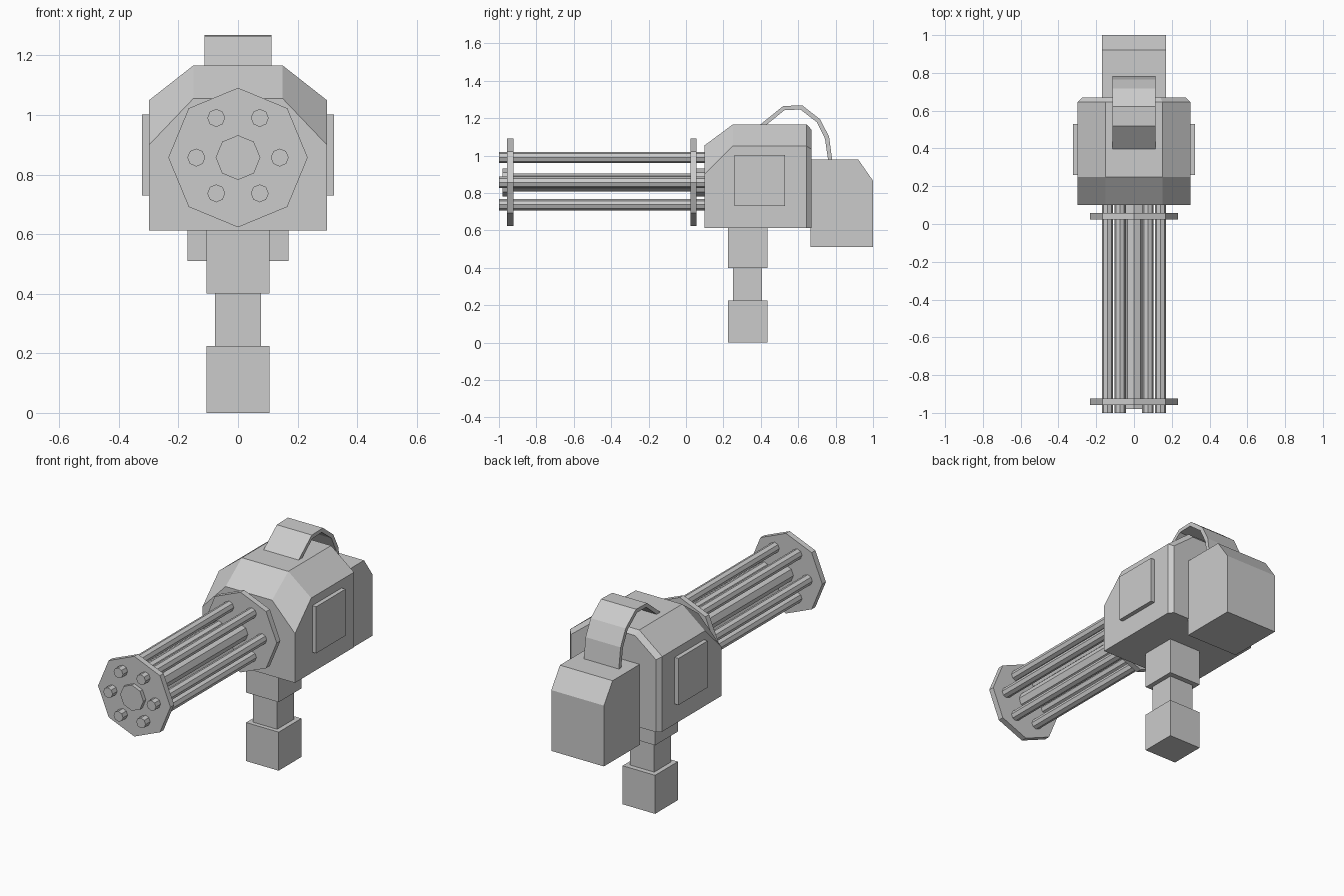
import bpy, bmesh, math
from mathutils import Matrix

if "Cube" in bpy.data.objects:
    bpy.data.objects.remove(bpy.data.objects["Cube"])


def finish(name, bm):
    bmesh.ops.recalc_face_normals(bm, faces=bm.faces)
    me = bpy.data.meshes.new(name)
    bm.to_mesh(me)
    bm.free()
    ob = bpy.data.objects.new(name, me)
    bpy.context.collection.objects.link(ob)
    return ob


def box(name, x0, x1, y0, y1, z0, z1):
    bm = bmesh.new()
    bmesh.ops.create_cube(bm, size=1)
    for v in bm.verts:
        v.co = ((x0 + x1) / 2 + v.co.x * (x1 - x0),
                (y0 + y1) / 2 + v.co.y * (y1 - y0),
                (z0 + z1) / 2 + v.co.z * (z1 - z0))
    return finish(name, bm)


def loft(name, rings):
    # Joins closed rings of points and caps both ends
    bm = bmesh.new()
    loops = [[bm.verts.new(p) for p in r] for r in rings]
    n = len(loops[0])
    for a, b in zip(loops, loops[1:]):
        for i in range(n):
            j = (i + 1) % n
            bm.faces.new((a[i], a[j], b[j], b[i]))
    bm.faces.new(loops[0])
    bm.faces.new(loops[-1])
    return finish(name, bm)


def extrude_x(name, profile, half):
    return loft(name, [[(x, y, z) for y, z in profile] for x in (-half, half)])


def rod(name, x, z, r, y0, y1):
    # Eight-sided cylinder along y
    bm = bmesh.new()
    m = Matrix.Translation((x, (y0 + y1) / 2, z)) @ Matrix.Rotation(math.pi / 2, 4, 'X')
    bmesh.ops.create_cone(bm, cap_ends=True, segments=8, radius1=r, radius2=r,
                          depth=y1 - y0, matrix=m)
    return finish(name, bm)


# Housing: six-point sections along y
sections = [(0.10, 0.298, 0.90, 0.15, 1.055),
            (0.25, 0.298, 1.05, 0.15, 1.166),
            (0.645, 0.298, 1.05, 0.15, 1.166),
            (0.67, 0.275, 1.035, 0.14, 1.14)]
loft("housing", [[(-w, y, 0.612), (w, y, 0.612), (w, y, s), (t, y, top), (-t, y, top), (-w, y, s)]
                 for y, w, s, t, top in sections])

# Side panels
for side, label in ((-1, "left"), (1, "right")):
    a, b = sorted((side * 0.29, side * 0.323))
    box(label + "_panel", a, b, 0.26, 0.53, 0.73, 1.002)

# Ammunition box behind the housing
extrude_x("ammo_box", [(0.665, 0.51), (1.0, 0.51), (1.0, 0.865), (0.92, 0.98), (0.665, 0.98)], 0.17)

# Feed belt arching from the housing to the box
extrude_x("feed_belt", [(0.39, 1.16), (0.52, 1.265), (0.622, 1.268), (0.718, 1.193), (0.765, 1.10),
                        (0.782, 0.975), (0.76, 0.975), (0.743, 1.09), (0.70, 1.178),
                        (0.612, 1.246), (0.527, 1.243), (0.425, 1.16)], 0.113)

# Mounting post
box("post_base", -0.105, 0.105, 0.225, 0.435, 0, 0.225)
box("post_neck", -0.078, 0.078, 0.25, 0.405, 0.22, 0.405)
box("post_collar", -0.105, 0.105, 0.225, 0.435, 0.40, 0.615)

# Barrel cluster
CZ = 0.857
for y, label in ((-0.957, "front"), (0.023, "rear")):
    rod(label + "_disc", 0, CZ, 0.234, y, y + 0.034)
rod("core", 0, CZ, 0.048, -0.94, 0.04)
rod("front_hub", 0, CZ, 0.075, -0.98, -0.94)
rod("rear_hub", 0, CZ, 0.075, 0.04, 0.11)
for s in (-1, 1):
    for x, z in ((0.14, CZ), (0.073, 0.99), (0.073, 0.737)):
        rod("barrel", s * x, z, 0.03, -1.0, 0.11)
